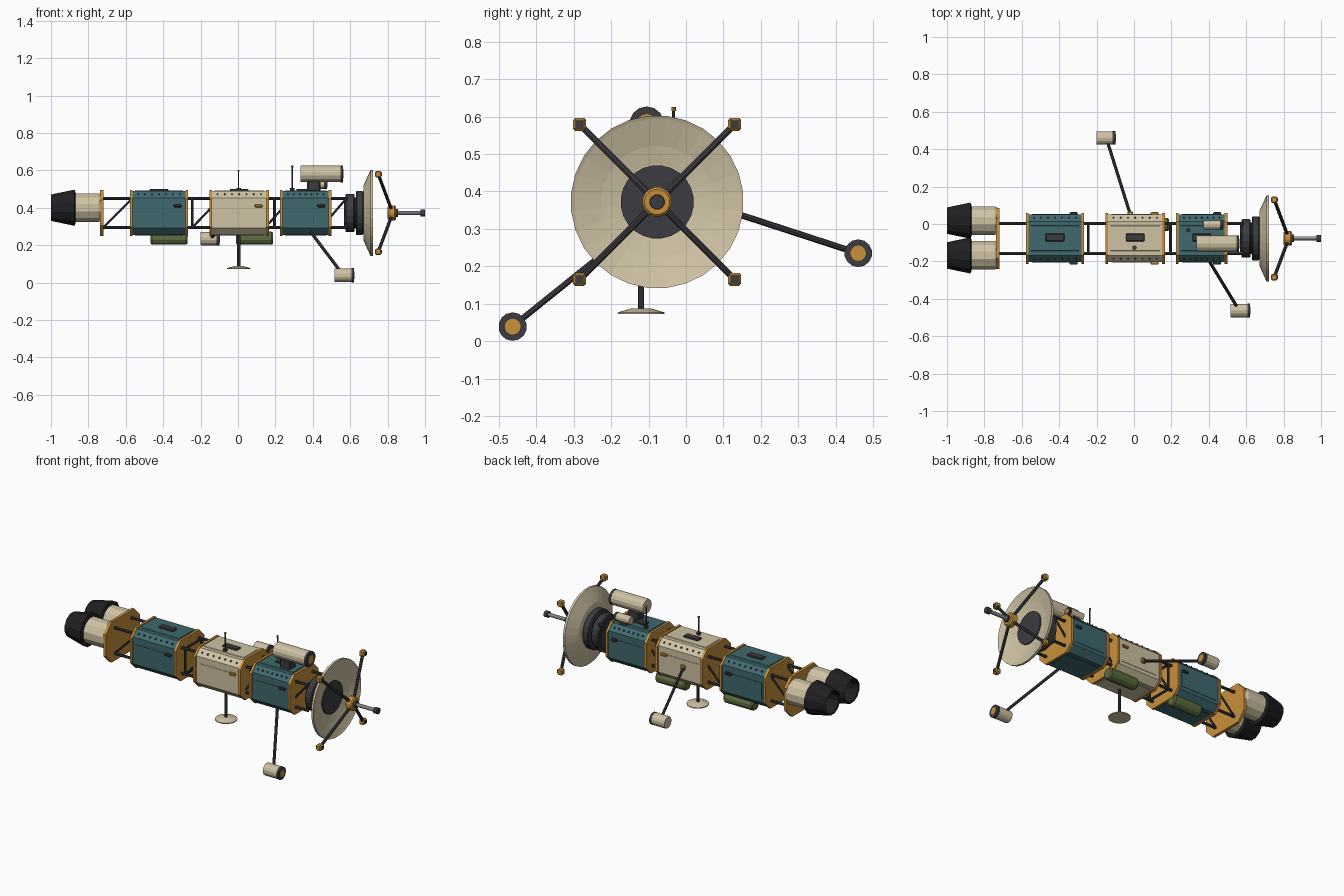
import bpy, bmesh, math
from mathutils import Vector, Matrix

if "Cube" in bpy.data.objects:
    bpy.data.objects.remove(bpy.data.objects["Cube"])

CY, CZ = -0.077, 0.372          # main axis of the craft


def mat(name, r, g, b):
    m = bpy.data.materials.new(name)
    m.diffuse_color = (r, g, b, 1)
    m.use_nodes = True
    m.node_tree.nodes["Principled BSDF"].inputs["Base Color"].default_value = m.diffuse_color
    return m


CREAM = mat("cream", .62, .54, .37)
TEAL = mat("teal", .05, .14, .155)
ORANGE = mat("orange", .58, .28, .045)
DARK = mat("dark", .045, .045, .052)
BLACK = mat("black", .014, .014, .016)
GREEN = mat("green", .11, .15, .05)
SILVER = mat("silver", .55, .55, .53)


def finish(bm, name, m):
    bmesh.ops.recalc_face_normals(bm, faces=bm.faces)
    me = bpy.data.meshes.new(name)
    bm.to_mesh(me)
    bm.free()
    me.materials.append(m)
    ob = bpy.data.objects.new(name, me)
    bpy.context.collection.objects.link(ob)
    return ob


def lathe(name, prof, m, y=CY, z=CZ, n=16, closed=False):
    """Revolve (x, radius) points round a line parallel to x."""
    bm = bmesh.new()
    rings = []
    for x, r in prof:
        rings.append([bm.verts.new((x, y + r * math.cos(t), z + r * math.sin(t)))
                      for t in [2 * math.pi * (i + .5) / n for i in range(n)]])
    pairs = list(zip(rings, rings[1:]))
    if closed:
        pairs.append((rings[-1], rings[0]))
    for a, b in pairs:
        for i in range(n):
            j = (i + 1) % n
            bm.faces.new((a[i], a[j], b[j], b[i]))
    if not closed:
        bm.faces.new(rings[0])
        bm.faces.new(rings[-1])
    return finish(bm, name, m)


def rod(name, a, b, r, m=DARK, n=8, r2=None):
    a, b = Vector(a), Vector(b)
    bm = bmesh.new()
    rot = (b - a).to_track_quat('Z', 'Y').to_matrix().to_4x4()
    bmesh.ops.create_cone(bm, cap_ends=True, segments=n, radius1=r, radius2=r if r2 is None else r2,
                          depth=(b - a).length, matrix=Matrix.Translation((a + b) / 2) @ rot)
    return finish(bm, name, m)


def box(name, c, s, m, bevel=0):
    bm = bmesh.new()
    bmesh.ops.create_cube(bm, size=1, matrix=Matrix.Translation(c) @ Matrix.Diagonal((*s, 1)))
    if bevel:
        bmesh.ops.bevel(bm, geom=bm.edges[:], offset=bevel, segments=1, affect='EDGES')
    return finish(bm, name, m)


def prism(name, x0, x1, hy, hz, c, m):
    """Chamfered rectangle extruded along x."""
    pts = [(hy, hz - c), (hy - c, hz), (c - hy, hz), (-hy, hz - c),
           (-hy, c - hz), (c - hy, -hz), (hy - c, -hz), (hy, c - hz)]
    bm = bmesh.new()
    f = bm.faces.new([bm.verts.new((x0, CY + y, CZ + z)) for y, z in pts])
    ex = bmesh.ops.extrude_face_region(bm, geom=[f])
    bmesh.ops.translate(bm, vec=(x1 - x0, 0, 0),
                        verts=[v for v in ex['geom'] if isinstance(v, bmesh.types.BMVert)])
    return finish(bm, name, m)


# twin engines
for i, y in enumerate((0.018, -0.168)):
    lathe(f"engine_body_{i}", [(-.88, .079), (-.745, .079), (-.73, .072)], CREAM, y, .4, 12)
    lathe(f"engine_nozzle_{i}", [(-1, .073), (-.875, .1), (-.87, .09), (-.87, .05),
                                 (-.9, .045), (-.995, .066)], BLACK, y, .4, 12, True)
    lathe(f"engine_core_{i}", [(-.9, .05), (-.87, .05)], DARK, y, .4, 12)

# pressure modules with end plates, hatches, grips, seams and rivets
modules = [(-.57, -.275, TEAL), (-.145, .158, CREAM), (.232, .492, TEAL)]
for k, (x0, x1, m) in enumerate(modules):
    xc = (x0 + x1) / 2
    prism(f"module_{k}", x0, x1, .127, .117, .036, m)
    for e, x in enumerate((x0, x1)):
        prism(f"module_{k}_plate_{e}", x - .007, x + .007, .137, .123, .048, ORANGE)
    prism(f"module_{k}_top_panel", x0 + .02, x1 - .02, .085, .12, .02, m)
    box(f"module_{k}_hatch", (xc, CY + .005, CZ + .122), (.1, .042, .014), DARK, .004)
    for s in (-1, 1):
        box(f"module_{k}_grip_{s}", (x1 - .048, CY + s * .131, .41), (.042, .018, .016),
            ORANGE if m is CREAM else DARK, .004)
        box(f"module_{k}_side_panel_{s}", (xc, CY + s * .1265, CZ - .01), (x1 - x0 - .05, .006, .1), m)
        for j in range(7):
            box(f"module_{k}_rivet_{s}_{j}", (x0 + .035 + j * (x1 - x0 - .07) / 6, CY + s * .11, CZ + .1),
                (.006, .008, .008), DARK)

# spine truss: longerons, frames and diagonals
prism("engine_plate", -.737, -.72, .163, .123, .055, ORANGE)
for sy in (-1, 1):
    for sz in (-1, 1):
        rod(f"longeron_{sy}_{sz}", (-.73, CY + sy * .08, CZ + sz * .078),
            (.585, CY + sy * .08, CZ + sz * .078), .0085)
for x in (-.245, .195, .575):
    for s in (-1, 1):
        rod(f"frame_post_{x}_{s}", (x, CY + s * .08, CZ - .078), (x, CY + s * .08, CZ + .078), .007)
        rod(f"frame_bar_{x}_{s}", (x, CY - .08, CZ + s * .078), (x, CY + .08, CZ + s * .078), .007)
for x0, x1 in ((-.715, -.57), (-.24, -.1), (.15, .28), (.45, .575)):
    for s in (-1, 1):
        rod(f"diagonal_{x0}_{s}", (x0, CY + s * .08, CZ - .073), (x1, CY + s * .08, CZ + .073), .006)

# nose drums and main dish
lathe("nose_drum_rear", [(.575, .1), (.58, .104), (.617, .104), (.622, .1)], DARK, n=20)
lathe("nose_drum_neck", [(.61, .085), (.64, .085)], BLACK, n=20)
lathe("nose_drum_front", [(.63, .114), (.635, .119), (.665, .119), (.672, .113)], DARK, n=20)
lathe("main_dish", [(.668, .02), (.672, .15), (.708, .231), (.722, .231), (.718, .222),
                    (.695, .15), (.685, .1), (.684, .02)], CREAM, n=28, closed=True)
lathe("dish_center", [(.67, .098), (.692, .098)], DARK, n=24)

# feed hub, struts with cube tips, nose probe
lathe("feed_hub", [(.8, .032), (.807, .04), (.838, .04), (.845, .034)], ORANGE)
lathe("hub_socket", [(.83, .021), (.856, .021)], DARK, n=12)
lathe("nose_probe", [(.85, .011), (.98, .011)], SILVER, n=10)
lathe("probe_tip", [(.975, .019), (1, .019)], DARK, n=12)
for sy in (-1, 1):
    for sz in (-1, 1):
        tip = (.75, CY + sy * .207, CZ + sz * .207)
        rod(f"feed_strut_{sy}_{sz}", (.82, CY + sy * .02, CZ + sz * .02), tip, .009)
        box(f"strut_tip_{sy}_{sz}", tip, (.034, .035, .035), ORANGE, .006)
        box(f"strut_tip_socket_{sy}_{sz}", (tip[0] + .016, *tip[1:]), (.006, .02, .02), DARK)


def pod(name, x0, x1, y, z, r):
    """Cream canister with dark end ring and orange lens facing +x."""
    lathe(name, [(x0, r * .93), (x0 + .006, r * .97), (x1 - .012, r * .97)], CREAM, y, z, 14)
    lathe(name + "_ring", [(x1 - .014, r), (x1, r)], DARK, y, z, 14)
    lathe(name + "_lens", [(x1 - .004, r * .56), (x1 + .003, r * .56)], ORANGE, y, z, 14)


# sensor booms
pod("front_pod", .515, .62, -.463, .039, .038)
rod("front_boom", (.385, -.17, .275), (.555, -.45, .05), .0085)
pod("rear_pod", -.2, -.1, .46, .235, .037)
rod("rear_boom", (-.018, .045, .37), (-.145, .45, .238), .0085)
box("rear_boom_socket", (-.02, .055, .367), (.03, .022, .03), ORANGE, .004)

# telescope and finder on the top
pod("telescope", .335, .562, -.105, .581, .046)
box("telescope_mount", (.405, -.1, .515), (.07, .06, .06), DARK, .006)
pod("finder", .372, .475, -.005, .525, .025)
box("finder_mount", (.42, -.005, .495), (.04, .025, .03), DARK)

# whip antennas
for i, (x, y, top) in enumerate(((.003, -.127, .603), (.29, -.033, .625))):
    rod(f"antenna_base_{i}", (x, y, .48), (x, y, .505), .012, DARK)
    rod(f"antenna_whip_{i}", (x, y, .49), (x, y, top), .004, DARK, 6)
    rod(f"antenna_tip_{i}", (x, y, top - .01), (x, y, top), .006, ORANGE, 8)

# lower antenna
rod("lower_mast", (.004, -.12, .27), (.004, -.12, .082), .0085)
rod("lower_dish_rim", (.004, -.12, .072), (.004, -.12, .077), .062, CREAM, 20)
rod("lower_dish_crown", (.004, -.12, .077), (.004, -.12, .088), .062, CREAM, 20, .025)

# belly tanks
for i, (x0, x1) in enumerate(((-.467, -.27), (-.01, .188))):
    lathe(f"belly_tank_{i}", [(x0, .03), (x0 + .008, .036), (x1 - .008, .036), (x1, .03)],
          GREEN, -.003, .237, 12)
    for e, x in enumerate((x0 + .05, x0 + .13)):
        box(f"tank_{i}_bracket_{e}", (x, -.003, .258), (.02, .05, .03), DARK)
